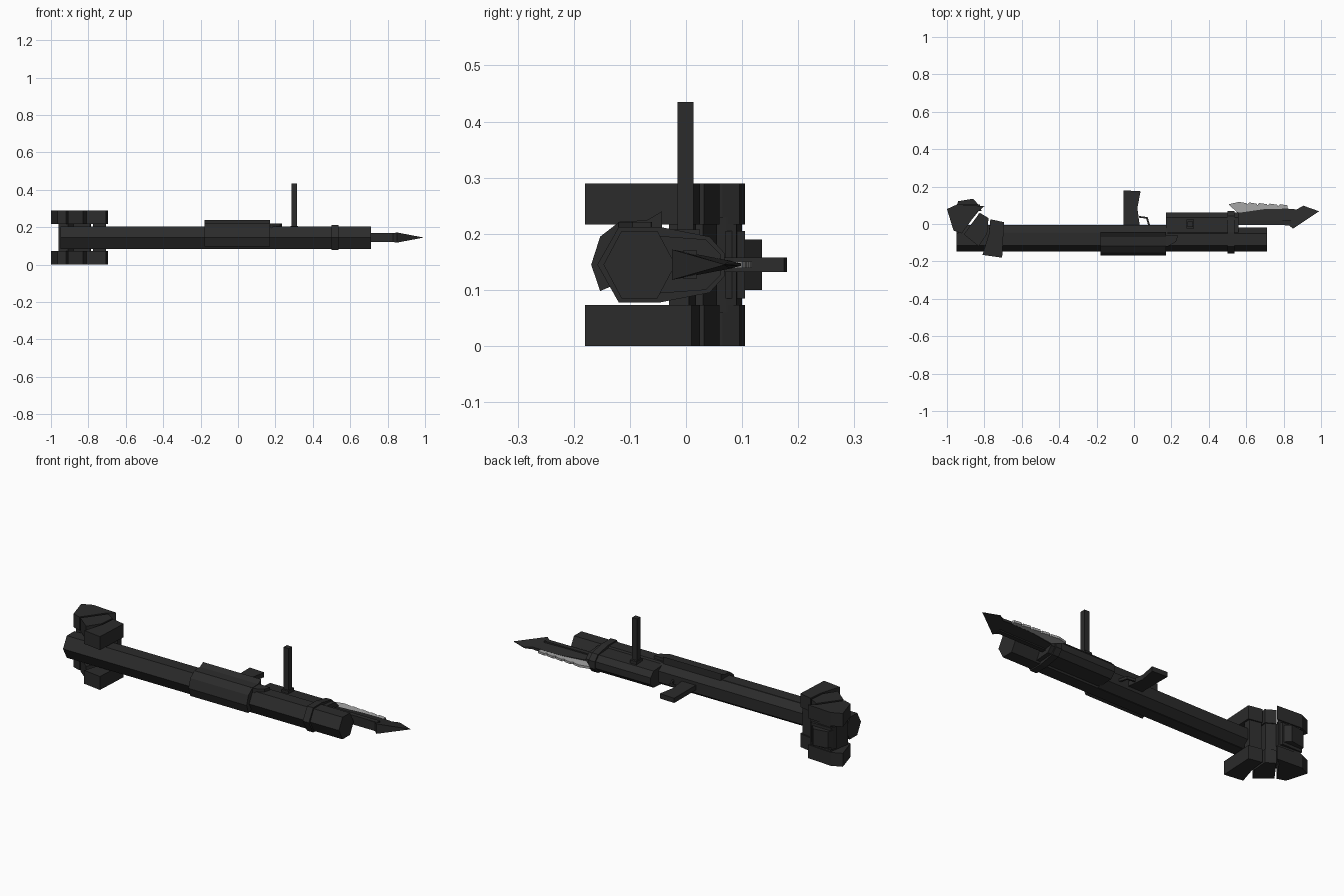
import bpy, bmesh, math
from mathutils import Vector

def material(name, v):
    m = bpy.data.materials.new(name)
    m.diffuse_color = (v, v, v, 1)
    return m

dark = material("dark_gunmetal", 0.024)
light = material("blade_edge_grey", 0.38)
ZC = 0.145  # middle height of the weapon

def loft(name, loop_a, loop_b, mat=dark):
    """Solid between two matching loops of 3D points."""
    bm = bmesh.new()
    a = [bm.verts.new(p) for p in loop_a]
    b = [bm.verts.new(p) for p in loop_b]
    n = len(a)
    bm.faces.new(a)
    bm.faces.new(b[::-1])
    for i in range(n):
        j = (i + 1) % n
        bm.faces.new((a[j], a[i], b[i], b[j]))
    bmesh.ops.recalc_face_normals(bm, faces=bm.faces)
    me = bpy.data.meshes.new(name)
    bm.to_mesh(me)
    bm.free()
    me.materials.append(mat)
    ob = bpy.data.objects.new(name, me)
    bpy.context.collection.objects.link(ob)
    return ob

def along_x(name, yz, x0, x1):
    return loft(name, [(x0, y, z) for y, z in yz], [(x1, y, z) for y, z in yz])

def along_z(name, xy, z0, z1, mat=dark):
    return loft(name, [(x, y, z0) for x, y in xy], [(x, y, z1) for x, y in xy], mat)

def hexagon(cy, ry, hz):
    return [(cy + ry * math.cos(math.radians(60 * k)),
             ZC + hz / 0.866 * math.sin(math.radians(60 * k))) for k in range(6)]

def box(name, x0, x1, y0, y1, z0, z1):
    return along_z(name, [(x0, y0), (x1, y0), (x1, y1), (x0, y1)], z0, z1)

# Main tube and the flat rail under it
along_x("main_tube", hexagon(-0.083, 0.064, 0.06), -0.95, 0.71)
along_x("under_rail", [(-0.08, ZC - 0.06), (-0.08, ZC + 0.06), (-0.045, ZC + 0.058),
                       (-0.006, ZC + 0.03), (-0.006, ZC - 0.03), (-0.045, ZC - 0.058)], -0.94, 0.18)

# Second barrel that carries the blade
along_x("lower_barrel", [(-0.06, ZC - 0.052), (-0.06, ZC + 0.052), (0.035, ZC + 0.045),
                         (0.062, ZC + 0.018), (0.062, ZC - 0.018), (0.035, ZC - 0.045)], 0.17, 0.56)

# Clamp band around both barrels
along_x("clamp_band", [(-0.158, ZC), (-0.12, ZC + 0.067), (-0.045, ZC + 0.067), (0.042, ZC + 0.05),
                       (0.069, ZC + 0.02), (0.069, ZC - 0.02), (0.042, ZC - 0.05),
                       (-0.045, ZC - 0.067), (-0.12, ZC - 0.067)], 0.5, 0.537)

# Receiver shell wrapped over one side of the tube, with front tongue
along_x("receiver_shell", [(-0.153, 0.098), (-0.169, ZC), (-0.153, 0.195), (-0.118, 0.222),
                           (-0.07, 0.224), (-0.043, 0.24), (-0.043, 0.2), (-0.10, 0.185),
                           (-0.135, ZC), (-0.125, 0.11)], -0.18, 0.17)
along_z("receiver_tongue", [(0.16, -0.06), (0.235, -0.062), (0.225, -0.095), (0.18, -0.12),
                            (0.16, -0.12)], 0.19, 0.221)

# Pistol grip and trigger guard
along_z("grip", [(-0.055, 0.18), (0.035, 0.175), (0.018, 0.085), (0.032, -0.02), (-0.055, -0.02)],
        ZC - 0.013, ZC + 0.013)
along_z("trigger_guard", [(0.026, 0.043), (0.073, 0.037), (0.087, -0.01), (0.077, -0.01),
                          (0.065, 0.029), (0.026, 0.034)], ZC - 0.007, ZC + 0.007)

# Side handle
box("side_handle", 0.285, 0.315, -0.015, 0.013, 0.17, 0.435)
box("handle_socket", 0.28, 0.32, -0.025, 0.025, 0.17, 0.208)

# Stock: three segments, each a pair of arms joined by a bridge under the tube
segments = [
    ("front", [(-0.81, -0.165), (-0.705, -0.18), (-0.695, 0.01), (-0.768, 0.025), (-0.775, -0.05)],
     [(-0.775, -0.03), (-0.705, -0.03), (-0.705, 0.005), (-0.768, 0.018)]),
    ("middle", [(-0.91, -0.055), (-0.83, -0.12), (-0.785, -0.05), (-0.778, 0.032), (-0.825, 0.06)],
     [(-0.88, -0.03), (-0.79, -0.03), (-0.785, 0.03), (-0.83, 0.055)]),
    ("rear", [(-1.0, 0.08), (-0.965, -0.035), (-0.92, -0.05), (-0.837, 0.065), (-0.80, 0.095), (-0.945, 0.105)],
     [(-0.96, -0.02), (-0.91, -0.03), (-0.83, 0.07), (-0.81, 0.09), (-0.94, 0.1)]),
]
for name, arm, bridge in segments:
    along_z("stock_lower_arm_" + name, arm, 0.0, 0.073)
    along_z("stock_upper_arm_" + name, arm, 0.217, 0.29)
    along_z("stock_bridge_" + name, bridge, 0.06, 0.23)

# Raised pad on the back of the stock
outer = [(-0.955, 0.07), (-0.815, 0.07), (-0.825, 0.105), (-0.945, 0.105)]
along_z("stock_pad_base", outer, 0.085, 0.205)
along_z("stock_pad", [(-0.95, 0.09), (-0.82, 0.09), (-0.86, 0.135), (-0.94, 0.122)], 0.1, 0.19)

# Blade: wedge section, thick at the spine (low y) and thin at the edge
outline = [(0.53, 0.01), (0.83, -0.008), (0.85, -0.025), (0.99, 0.068), (0.905, 0.098),
           (0.87, 0.078), (0.82, 0.082), (0.70, 0.08), (0.56, 0.06), (0.53, 0.055)]

def half(x, y):
    t = min(max((y + 0.03) / 0.13, 0), 1)
    taper = min(1, max(0.05, (1.0 - x) / 0.14))
    return (0.025 * (1 - t) + 0.003) * taper

loft("blade", [(x, y, ZC - half(x, y)) for x, y in outline],
     [(x, y, ZC + half(x, y)) for x, y in outline])
box("blade_spine", 0.54, 0.84, -0.005, 0.02, ZC - 0.025, ZC + 0.025)

# Pale serrated cutting edge
teeth = [(0.56, 0.055), (0.505, 0.105)]
for k in range(5):
    x = 0.56 + k * 0.055
    teeth += [(x, 0.118 - k * 0.003), (x + 0.04, 0.112 - k * 0.003), (x + 0.045, 0.104 - k * 0.003)]
teeth += [(0.82, 0.1), (0.82, 0.08), (0.70, 0.078)]
along_z("blade_edge", teeth, ZC - 0.006, ZC + 0.006, light)
